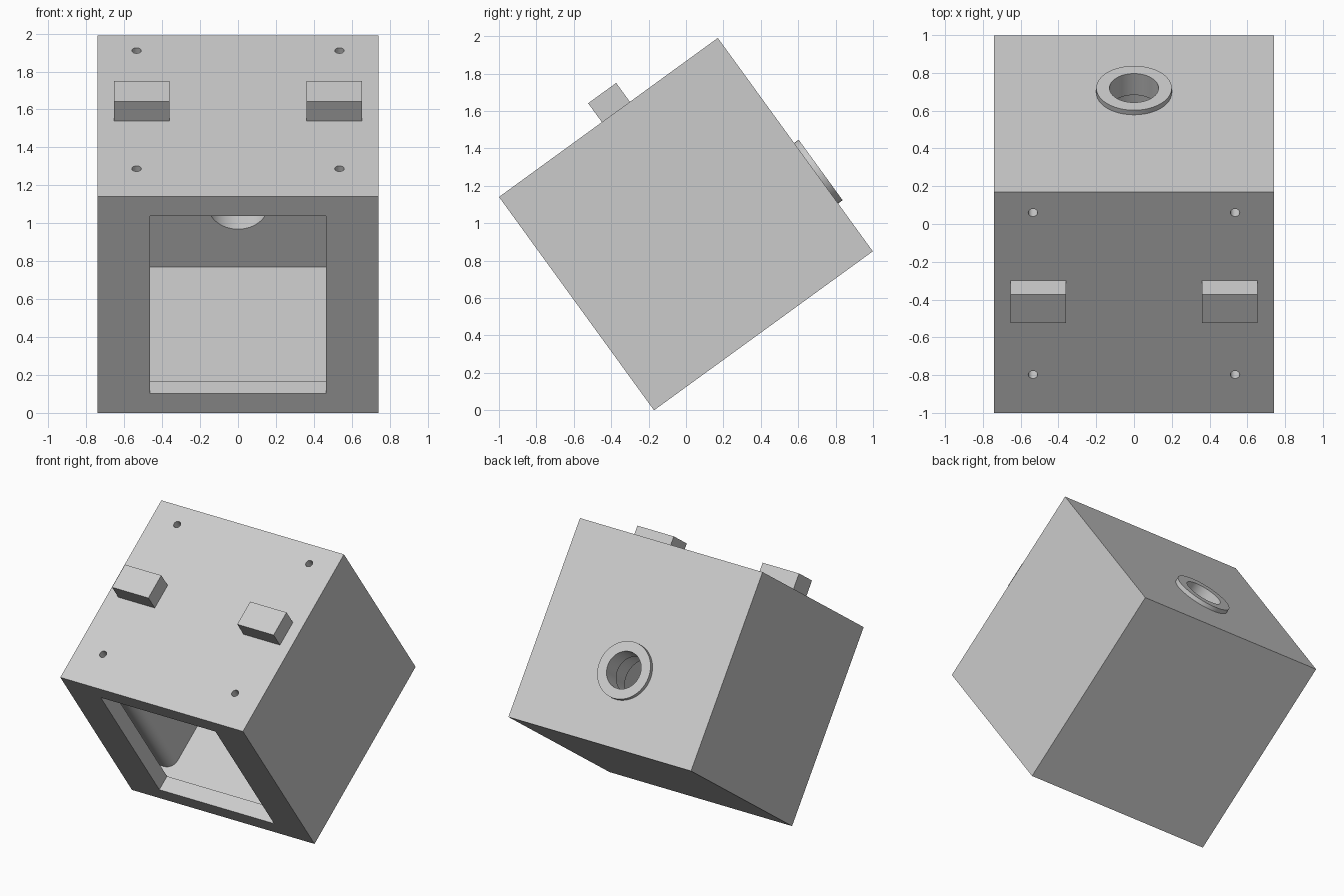
import bpy
from math import radians
from mathutils import Matrix, Vector

cube = bpy.data.objects.get("Cube")
if cube:
    bpy.data.objects.remove(cube, do_unlink=True)

grey = bpy.data.materials.new("light_grey")
grey.use_nodes = True
grey.diffuse_color = (0.6, 0.6, 0.6, 1)
grey.node_tree.nodes["Principled BSDF"].inputs["Base Color"].default_value = (0.6, 0.6, 0.6, 1)

# Cabinet dimensions in its own upright frame
W, D, H = 0.74, 1.446, 1.41       # half width, depth, height
SIDE, T = 0.085, 0.11             # side and panel thickness
OPEN, RAIL = 0.465, 0.128         # opening half width, rail height
IN = W - SIDE
LINER_BACK = 1.158
PORT_Z = 0.516
parts = []


def finish(obj, name):
    obj.name = name
    obj.data.name = name
    obj.data.materials.append(grey)
    parts.append(obj)
    return obj


def box(name, x, y, z):
    """Box from (min, max) ranges."""
    bpy.ops.mesh.primitive_cube_add(size=1)
    obj = bpy.context.object
    lo, hi = Vector((x[0], y[0], z[0])), Vector((x[1], y[1], z[1]))
    obj.data.transform(Matrix.Translation((lo + hi) / 2) @ Matrix.Diagonal((*(hi - lo), 1)))
    return finish(obj, name)


def cylinder(radius, depth, at, along_y=False, sides=48):
    bpy.ops.mesh.primitive_cylinder_add(vertices=sides, radius=radius, depth=depth)
    obj = bpy.context.object
    turn = Matrix.Rotation(radians(90 if along_y else 0), 4, 'X')
    obj.data.transform(Matrix.Translation(at) @ turn)
    return obj


def apply(obj, mod):
    bpy.ops.object.select_all(action='DESELECT')
    obj.select_set(True)
    bpy.context.view_layer.objects.active = obj
    bpy.ops.object.modifier_apply(modifier=mod.name)


def cut(obj, cutter):
    mod = obj.modifiers.new("hole", 'BOOLEAN')
    mod.operation = 'DIFFERENCE'
    mod.solver = 'EXACT'
    mod.object = cutter
    apply(obj, mod)
    bpy.data.objects.remove(cutter, do_unlink=True)


# Top, bottom and back panels
top = box("top_panel", (-IN, IN), (T, D), (H - T, H))
box("bottom_panel", (-IN, IN), (T, D), (0, T))
back = box("back_panel", (-IN, IN), (D - T, D), (T, H - T))

# Front rails
box("front_rail_bottom", (-OPEN, OPEN), (0, T), (0, RAIL))
box("front_rail_top", (-OPEN, OPEN), (0, T), (H - RAIL, H))

# Paired parts: sides, stiles, side liners and top blocks
for side, s in (("left", 1), ("right", -1)):
    def span(a, b):
        return tuple(sorted((s * a, s * b)))
    box(side + "_side_panel", span(IN, W), (T, D), (0, H))
    box(side + "_front_stile", span(OPEN, W), (0, T), (0, H))
    box(side + "_top_block", span(0.36, IN), (0.68, 0.865), (H, H + 0.125))
    liner = box(side + "_inner_liner", span(OPEN, IN), (0.18, D - T), (T, H - T))

    # Rounded front inner edge of the liner
    layer = liner.data.attributes.new("bevel_weight_edge", 'FLOAT', 'EDGE')
    for e in liner.data.edges:
        pts = [liner.data.vertices[i].co for i in e.vertices]
        if all(abs(p.x) < OPEN + 0.01 and p.y < 0.2 for p in pts):
            layer.data[e.index].value = 1
    mod = liner.modifiers.new("round", 'BEVEL')
    mod.limit_method = 'WEIGHT'
    mod.width = 0.07
    mod.segments = 8
    apply(liner, mod)

    # Screw holes in the top panel
    for y in (0.25, 1.31):
        for target in (top, liner):
            cut(target, cylinder(0.025, 0.5, (s * 0.535, y, H - 0.1), sides=24))

# Back liner and stepped port
back_liner = box("back_inner_liner", (-OPEN, OPEN), (LINER_BACK, D - T), (T, H - T))
cut(back_liner, cylinder(0.16, 0.6, (0, D - T, PORT_Z), True))
cut(back, cylinder(0.13, 0.6, (0, D, PORT_Z), True))
flange = finish(cylinder(0.2, 0.03, (0, D + 0.015, PORT_Z), True), "port_flange")
cut(flange, cylinder(0.13, 0.6, (0, D, PORT_Z), True))

# Tilt the whole cabinet back onto its lower front edge
tilt = Matrix.Translation((0, -0.171, 0)) @ Matrix.Rotation(radians(36), 4, 'X')
bpy.ops.object.select_all(action='DESELECT')
for obj in parts:
    obj.data.transform(tilt)
    obj.select_set(True)
bpy.context.view_layer.objects.active = parts[0]
bpy.ops.object.shade_smooth_by_angle(angle=radians(30))
